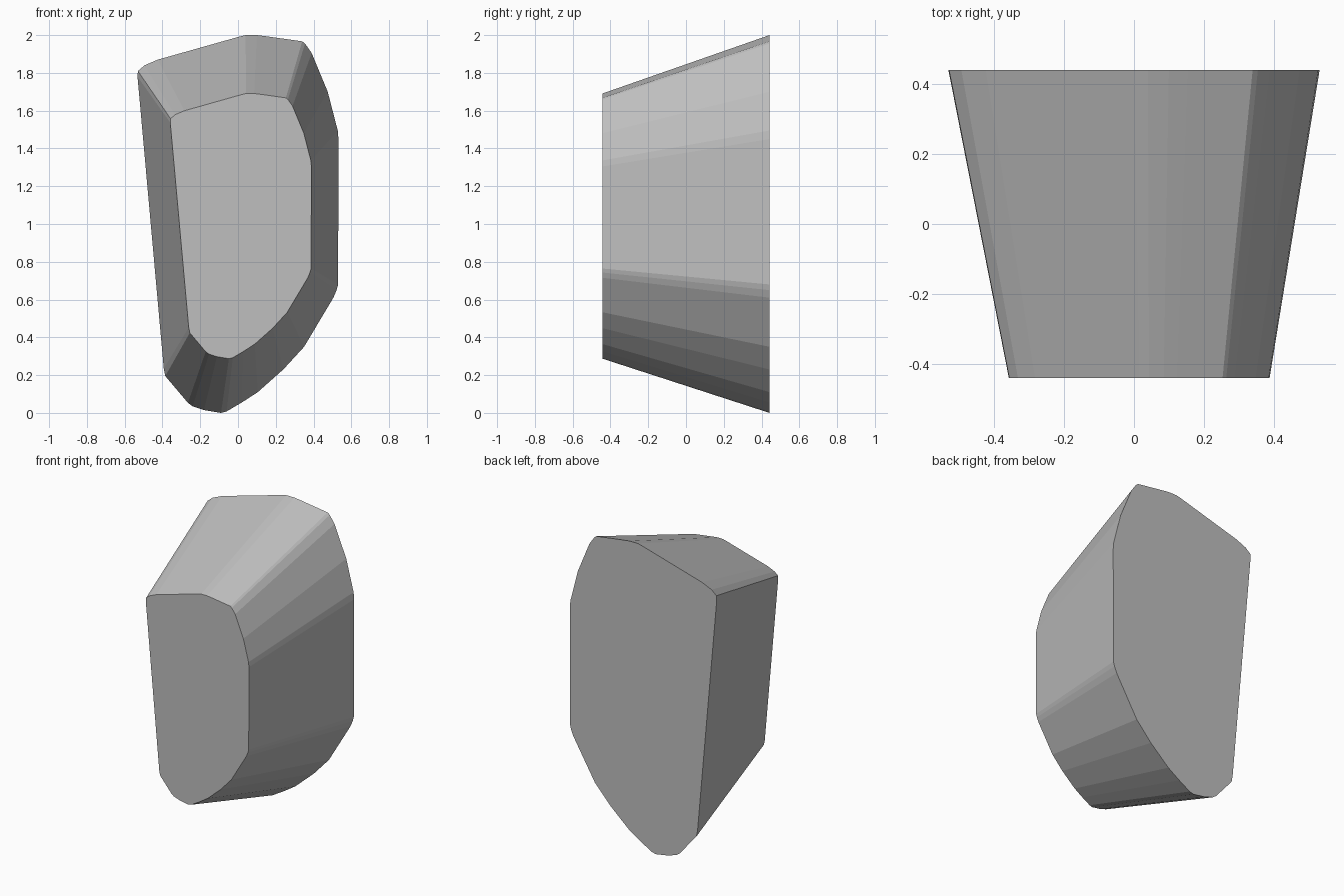
import bpy, bmesh

if "Cube" in bpy.data.objects:
    bpy.data.objects.remove(bpy.data.objects["Cube"])

# Outline of the large back face (x, z), clockwise from the upper left
OUTLINE = [
    (-.532, 1.78), (-.53, 1.81), (-.495, 1.84), (-.425, 1.87),
    (0, 1.99), (.04, 2.0), (.10, 2.0), (.155, 1.993),
    (.34, 1.967), (.355, 1.955), (.39, 1.905), (.475, 1.70), (.528, 1.495),
    (.532, 1.45), (.53, .68), (.522, .65), (.505, .61), (.35, .35),
    (.24, .23), (.105, .11), (.02, .055), (-.06, .008), (-.09, 0),
    (-.18, .015), (-.24, .035), (-.265, .053), (-.385, .195), (-.393, .235),
]
HALF_DEPTH = 0.442


def ring(bm, y, scale, dx, dz):
    return [bm.verts.new((x * scale + dx, y, z * scale + dz)) for x, z in OUTLINE]


# Tapered stone: the small front face is a scaled copy of the back face
bm = bmesh.new()
back = ring(bm, HALF_DEPTH, 1.0, 0, 0)
front = ring(bm, -HALF_DEPTH, 0.702, 0.015, 0.287)
bm.faces.new(back)
bm.faces.new(front)
for i in range(len(back)):
    j = (i + 1) % len(back)
    bm.faces.new((back[i], back[j], front[j], front[i]))
bmesh.ops.recalc_face_normals(bm, faces=bm.faces)

mesh = bpy.data.meshes.new("tapered_stone")
bm.to_mesh(mesh)
bm.free()
stone = bpy.data.objects.new("tapered_stone", mesh)
bpy.context.collection.objects.link(stone)

# Single grey colour
grey = bpy.data.materials.new("stone grey")
grey.diffuse_color = (0.52, 0.52, 0.52, 1)
grey.use_nodes = True
grey.node_tree.nodes["Principled BSDF"].inputs["Base Color"].default_value = grey.diffuse_color
mesh.materials.append(grey)
